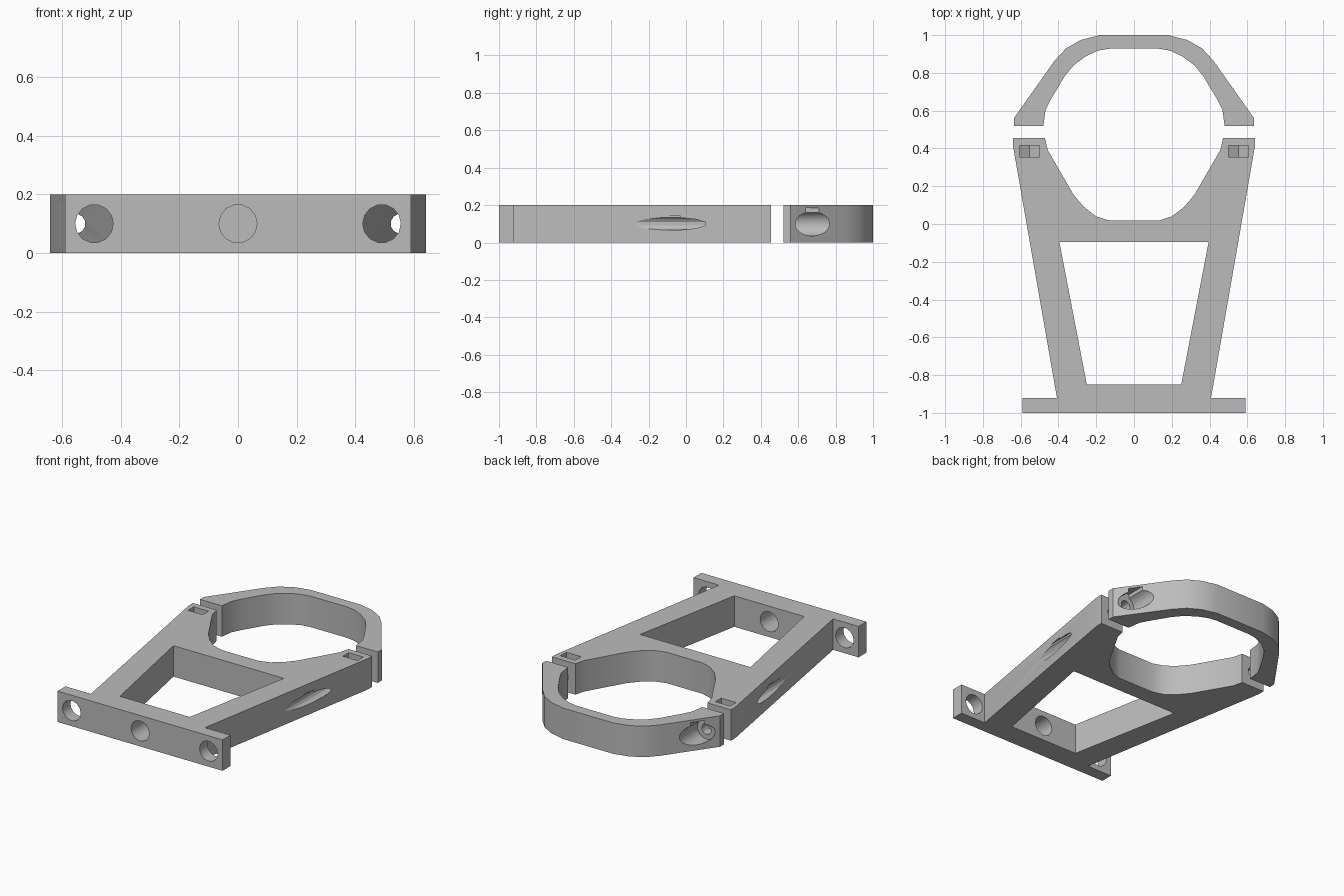
import bpy
import bmesh
import math
from mathutils import Matrix

default = bpy.data.objects.get("Cube")
if default:
    bpy.data.objects.remove(default, do_unlink=True)

HEIGHT = 0.2
MID = HEIGHT / 2
BOLT_X = 0.554

grey = bpy.data.materials.new("plain_grey")
grey.use_nodes = True
grey.diffuse_color = (0.5, 0.5, 0.5, 1)
grey.node_tree.nodes["Principled BSDF"].inputs["Base Color"].default_value = (0.5, 0.5, 0.5, 1)


def prism(name, points, bottom=0.0, top=HEIGHT):
    """Extrude a flat outline upwards."""
    bm = bmesh.new()
    face = bm.faces.new([bm.verts.new((x, y, bottom)) for x, y in points])
    moved = bmesh.ops.extrude_face_region(bm, geom=[face])["geom"]
    verts = [v for v in moved if isinstance(v, bmesh.types.BMVert)]
    bmesh.ops.translate(bm, verts=verts, vec=(0, 0, top - bottom))
    bmesh.ops.recalc_face_normals(bm, faces=bm.faces[:])
    return to_object(name, bm)


def to_object(name, bm):
    mesh = bpy.data.meshes.new(name)
    bm.to_mesh(mesh)
    bm.free()
    mesh.materials.append(grey)
    obj = bpy.data.objects.new(name, mesh)
    bpy.context.collection.objects.link(obj)
    return obj


def bore(x, y0, y1, radius, sides):
    """Cylinder cutter running front to back at mid height."""
    bm = bmesh.new()
    place = Matrix.Translation((x, (y0 + y1) / 2, MID)) @ Matrix.Rotation(math.pi / 2, 4, "X")
    place = place @ Matrix.Rotation(math.pi / sides, 4, "Z")
    bmesh.ops.create_cone(bm, cap_ends=True, segments=sides, radius1=radius,
                          radius2=radius, depth=y1 - y0, matrix=place)
    return to_object("bore_cutter", bm)


def box(x, half_width, y0, y1, z0, z1):
    return prism("slot_cutter", [(x - half_width, y0), (x + half_width, y0),
                                 (x + half_width, y1), (x - half_width, y1)], z0, z1)


def nut_trap(x, y0, y1):
    """Nut pocket with a V floor, open at the top."""
    half, floor, shoulder = 0.053, 0.04, 0.07
    section = [(x, floor), (x + half, shoulder), (x + half, HEIGHT + 0.05),
               (x - half, HEIGHT + 0.05), (x - half, shoulder)]
    bm = bmesh.new()
    face = bm.faces.new([bm.verts.new((px, y0, pz)) for px, pz in section])
    moved = bmesh.ops.extrude_face_region(bm, geom=[face])["geom"]
    bmesh.ops.translate(bm, vec=(0, y1 - y0, 0),
                        verts=[v for v in moved if isinstance(v, bmesh.types.BMVert)])
    bmesh.ops.recalc_face_normals(bm, faces=bm.faces[:])
    return to_object("nut_cutter", bm)


def cut(target, cutter):
    cutter.hide_render = True
    mod = target.modifiers.new("cut", "BOOLEAN")
    mod.operation = "DIFFERENCE"
    mod.solver = "EXACT"
    mod.object = cutter
    bpy.context.view_layer.objects.active = target
    bpy.ops.object.modifier_apply(modifier=mod.name)
    bpy.data.objects.remove(cutter, do_unlink=True)


def mirrored(half):
    """Close a right-hand outline with its mirror image."""
    return half + [(-x, y) for x, y in reversed(half)]


# Base: foot flange, tapered legs and lower half of the ring
base = prism("base_bracket", mirrored([
    (0.59, -1.0), (0.59, -0.92), (0.408, -0.92), (0.64, 0.41), (0.64, 0.455),
    (0.472, 0.455), (0.456, 0.39), (0.32, 0.155), (0.265, 0.09),
    (0.2, 0.04), (0.13, 0.018)]))

# Clamp: separate upper half of the ring
clamp = prism("ring_clamp", mirrored([
    (0.48, 0.52), (0.636, 0.52), (0.636, 0.56), (0.42, 0.865), (0.36, 0.93),
    (0.28, 0.975), (0.18, 1.0)])[:7] + [(-x, y) for x, y in reversed([
        (0.48, 0.52), (0.636, 0.52), (0.636, 0.56), (0.42, 0.865), (0.36, 0.93),
        (0.28, 0.975), (0.18, 1.0)])] + [
    (s * x, y) for s, run in ((-1, 1), (1, -1)) for x, y in [
        (0.468, 0.605), (0.44, 0.66), (0.365, 0.785), (0.32, 0.84),
        (0.255, 0.888), (0.19, 0.918), (0.13, 0.928)][::run]])

# Window between the legs
cut(base, prism("window_cutter", mirrored([(0.25, -0.85), (0.395, -0.095)]), -0.1, 0.3))

# Mounting holes in the foot
cut(base, bore(0, -1.1, -0.7, 0.065, 14))
for side in (-1, 1):
    x = side * BOLT_X
    cut(base, bore(side * 0.49, -1.1, -0.9, 0.065, 14))
    # Bolt channel, its relief groove and the nut trap
    cut(base, bore(x, -0.4, 0.5, 0.034, 12))
    cut(base, box(x, 0.009, -0.4, 0.36, MID, 0.145))
    cut(base, nut_trap(x, 0.355, 0.415))
    # Bolt hole, head recess and groove in the clamp
    cut(clamp, bore(x, 0.45, 0.7, 0.034, 12))
    cut(clamp, bore(x, 0.582, 0.95, 0.065, 24))
    cut(clamp, box(x, 0.025, 0.582, 0.95, MID, 0.185))

# Smooth the curved walls, keep the edges sharp
bpy.ops.object.select_all(action="DESELECT")
for part in (base, clamp):
    part.select_set(True)
bpy.context.view_layer.objects.active = base
bpy.ops.object.shade_smooth_by_angle(angle=math.radians(30))
